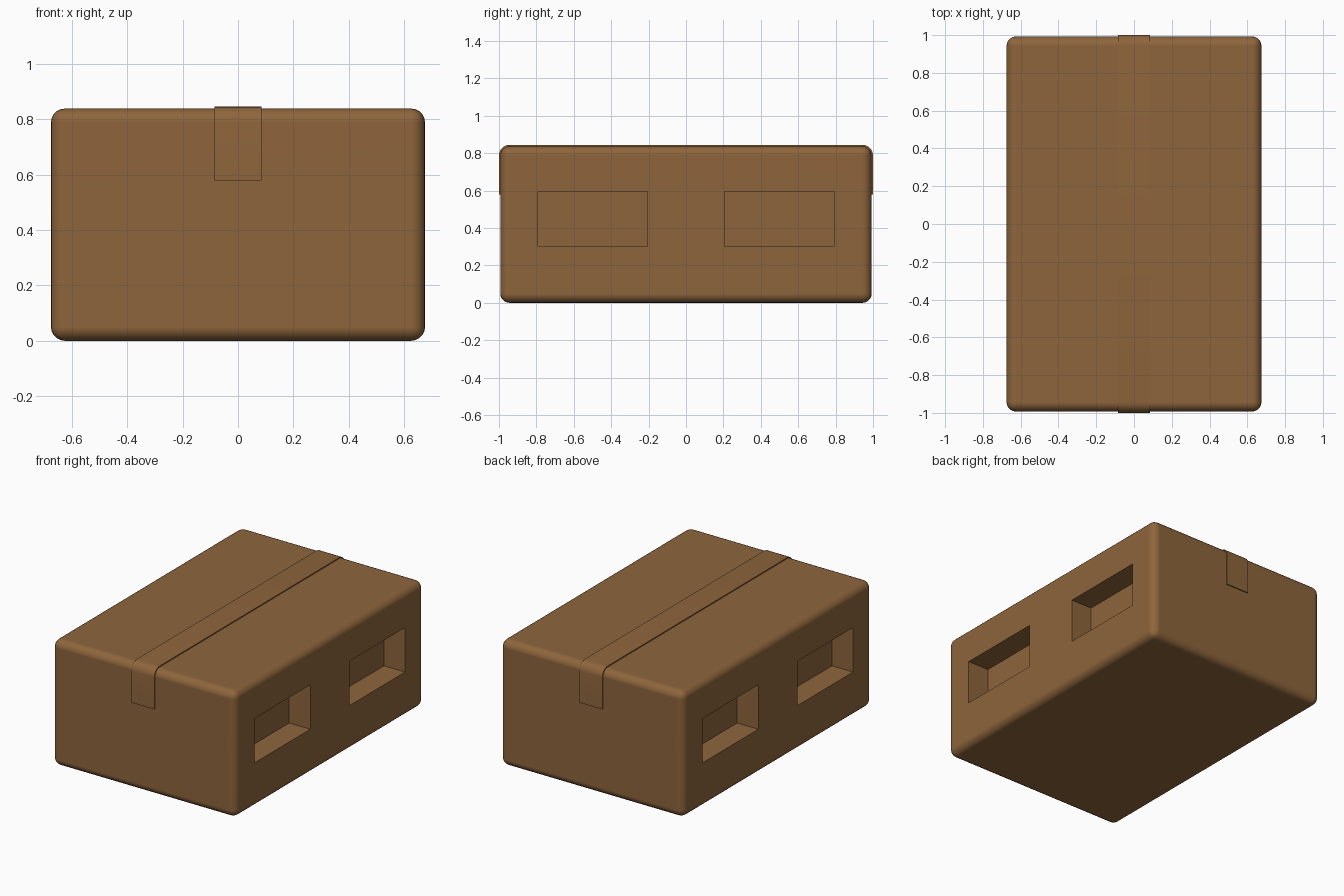
import bpy, bmesh, math

if "Cube" in bpy.data.objects:
    bpy.data.objects.remove(bpy.data.objects["Cube"])

X, Y, H, R = 0.675, 0.993, 0.838, 0.05   # carton half sizes, height, edge radius
T = 0.007                                # tape thickness

card = bpy.data.materials.new("cardboard_brown")
card.diffuse_color = (0.27, 0.13, 0.045, 1)
card.use_nodes = True
card.node_tree.nodes["Principled BSDF"].inputs["Base Color"].default_value = card.diffuse_color


def add_object(name, bm, material=card):
    bmesh.ops.recalc_face_normals(bm, faces=bm.faces)
    me = bpy.data.meshes.new(name)
    bm.to_mesh(me)
    bm.free()
    ob = bpy.data.objects.new(name, me)
    me.materials.append(material)
    bpy.context.collection.objects.link(ob)
    return ob


def block(bm, centre, size):
    verts = bmesh.ops.create_cube(bm, size=1)["verts"]
    bmesh.ops.scale(bm, vec=size, verts=verts)
    bmesh.ops.translate(bm, vec=centre, verts=verts)


def smooth(ob):
    bpy.ops.object.select_all(action='DESELECT')
    ob.select_set(True)
    bpy.context.view_layer.objects.active = ob
    bpy.ops.object.shade_smooth_by_angle(angle=math.radians(35))


# Carton with rounded edges
bm = bmesh.new()
block(bm, (0, 0, H / 2), (2 * X, 2 * Y, H))
bmesh.ops.bevel(bm, geom=bm.edges[:], offset=R, segments=5, profile=0.5, affect='EDGES')
box = add_object("carton", bm)

# Four hand-hole recesses, two on each long side
bm = bmesh.new()
depth = 0.155
for sx in (-1, 1):
    for sy in (-1, 1):
        block(bm, (sx * X, sy * 0.4975, 0.4475), (2 * depth, 0.585, 0.295))
cutter = add_object("hand_hole_cutter", bm)
cutter.hide_render = True
cutter.hide_set(True)
mod = box.modifiers.new("hand_holes", 'BOOLEAN')
mod.operation = 'DIFFERENCE'
mod.object = cutter
mod.solver = 'EXACT'
bpy.context.view_layer.objects.active = box
bpy.ops.object.modifier_apply(modifier=mod.name)
bpy.data.objects.remove(cutter)
smooth(box)
weighted = box.modifiers.new("flat_side_normals", 'WEIGHTED_NORMAL')
weighted.keep_sharp = True


# Tape strip: thin band wrapped over the top and down both ends
def wrap(offset):
    r = R + offset
    arc = [(Y - R + r * math.cos(a), H - R + r * math.sin(a))
           for a in (i * math.pi / 12 for i in range(7))]
    right = [(Y + offset, 0.578)] + arc
    return right + [(-y, z) for y, z in reversed(right)]


bm = bmesh.new()
profile = wrap(T) + wrap(-0.004)[::-1]
face = bm.faces.new([bm.verts.new((-0.085, y, z)) for y, z in profile])
ext = bmesh.ops.extrude_face_region(bm, geom=[face])
bmesh.ops.translate(bm, vec=(0.17, 0, 0),
                    verts=[v for v in ext["geom"] if isinstance(v, bmesh.types.BMVert)])
tape = add_object("tape_strip", bm)
smooth(tape)
